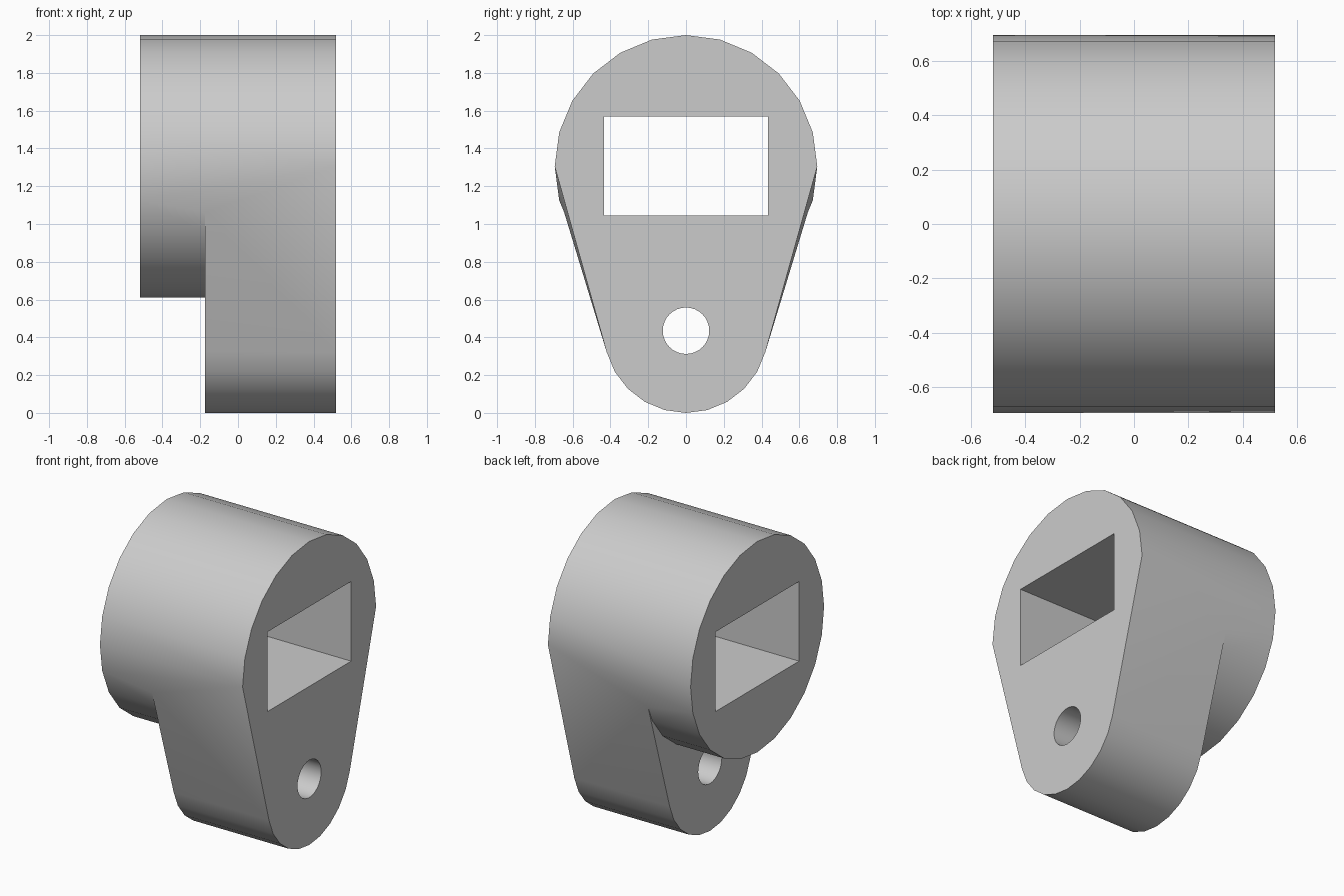
import bpy
import bmesh
from math import sin, cos, radians
from mathutils import Vector

cube = bpy.data.objects.get("Cube")
if cube:
    bpy.data.objects.remove(cube, do_unlink=True)

BACK, STEP, FRONT = -0.52, -0.175, 0.52   # x of the three end planes
BIG, SMALL = 0.695, 0.435                 # radii of barrel and arm tip
BIG_Z, SMALL_Z = 2 - BIG, SMALL

grey = bpy.data.materials.new("light_grey")
grey.diffuse_color = (0.6, 0.6, 0.6, 1)
grey.use_nodes = True
grey.node_tree.nodes["Principled BSDF"].inputs["Base Color"].default_value = (0.6, 0.6, 0.6, 1)


def big(x, deg):
    """Point on the barrel, angle measured upward from +y."""
    return Vector((x, BIG * cos(radians(deg)), BIG_Z + BIG * sin(radians(deg))))


def tip(x, deg):
    """Point on the rounded arm tip."""
    return Vector((x, SMALL * cos(radians(deg)), SMALL_Z + SMALL * sin(radians(deg))))


def flip(p):
    return Vector((p.x, -p.y, p.z))


bm = bmesh.new()
cache = {}


def face(points):
    verts = []
    for p in points:
        key = tuple(round(c, 4) for c in p)
        if key not in cache:
            cache[key] = bm.verts.new(p)
        verts.append(cache[key])
    bm.faces.new(verts)


# Upper half of the barrel, and the rounded underside of the arm tip
for a in range(0, 180, 15):
    face([big(BACK, a), big(BACK, a + 15), big(FRONT, a + 15), big(FRONT, a)])
for a in range(195, 345, 15):
    face([tip(STEP, a), tip(STEP, a + 15), tip(FRONT, a + 15), tip(FRONT, a)])

# Lower barrel behind the arm
for a in range(210, 330, 15):
    face([big(BACK, a), big(BACK, a + 15), big(STEP, a + 15), big(STEP, a)])

# Tapering flanks, mirrored
join = big(STEP, -15).lerp(big(STEP, -30), 0.38)
for side in (lambda p: p, flip):
    corner = big(FRONT, 0)
    for pts in (
        [big(BACK, 0), big(BACK, -15), corner],
        [big(BACK, -15), join, corner],
        [big(BACK, -15), big(BACK, -30), big(STEP, -30), join],
        [corner, join, tip(FRONT, -15)],
        [join, tip(STEP, -15), tip(FRONT, -15)],
    ):
        face([side(p) for p in pts])

# End planes
face([big(BACK, a) for a in range(0, 360, 15)])
face([big(FRONT, a) for a in range(0, 181, 15)] + [tip(FRONT, a) for a in range(195, 346, 15)])
face([flip(join)] + [tip(STEP, a) for a in range(195, 346, 15)] + [join]
     + [big(STEP, a) for a in range(330, 209, -15)])

bmesh.ops.recalc_face_normals(bm, faces=bm.faces)
mesh = bpy.data.meshes.new("lever_body")
bm.to_mesh(mesh)
bm.free()
body = bpy.data.objects.new("lever_body", mesh)
bpy.context.collection.objects.link(body)
mesh.materials.append(grey)

# Rectangular slot and round pin hole, cut right through
bpy.ops.mesh.primitive_cube_add(size=1, location=(0, 0, 1.307))
slot = bpy.context.object
slot.name = "slot_cutter"
slot.scale = (3, 0.87, 0.525)
bpy.ops.mesh.primitive_cylinder_add(vertices=32, radius=0.123, depth=3,
                                    location=(0, 0, SMALL_Z), rotation=(0, radians(90), 0))
pin = bpy.context.object
pin.name = "pin_hole_cutter"

bpy.ops.object.select_all(action="DESELECT")
body.select_set(True)
bpy.context.view_layer.objects.active = body
for cutter in (slot, pin):
    cutter.hide_render = True
    cutter.data.materials.append(grey)
    mod = body.modifiers.new(cutter.name, "BOOLEAN")
    mod.operation = "DIFFERENCE"
    mod.solver = "EXACT"
    mod.object = cutter
    bpy.ops.object.modifier_apply(modifier=mod.name)
for cutter in (slot, pin):
    bpy.data.objects.remove(cutter, do_unlink=True)

bpy.ops.object.shade_smooth_by_angle(angle=radians(30))
